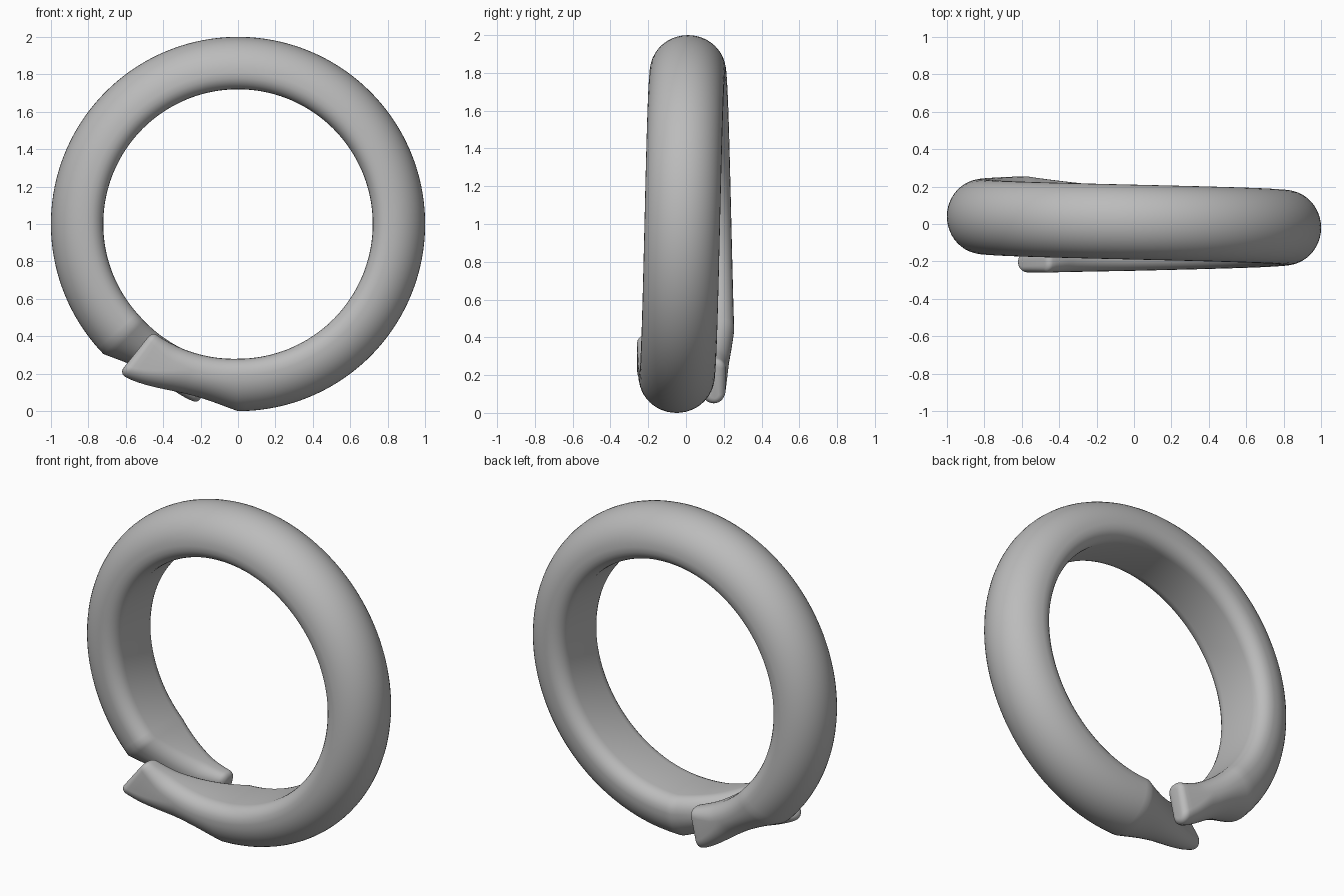
import bpy, bmesh
from math import sin, cos, pi, radians, sqrt

cube = bpy.data.objects.get("Cube")
if cube:
    bpy.data.objects.remove(cube)

START, END = 231.5, 618.0            # sweep angles of the two overlapping tips
FRONT_CUT, BACK_CUT = 270.0, 584.0   # where each tip begins to thin
TIP = 0.11                           # tip thickness
ROUND = 0.035                        # rounding of the tip ends


def mix(a, b, t):
    return a + (b - a) * t


def band_limits(a):
    """Front y, back y, inner radius and outer radius at sweep angle a."""
    c = mix(-0.05, 0.055, (a - FRONT_CUT) / (BACK_CUT - FRONT_CUT))
    front, back, inner, outer = c - 0.2, c + 0.2, 0.72, 1.0
    if a < FRONT_CUT:
        t = (FRONT_CUT - a) / (FRONT_CUT - START)
        front = -0.25 - 0.01 * t
        back = mix(0.15, front + TIP, t)
        outer = 1.0 - 0.18 * sin(pi * t) * (1 - t) ** 0.5 * 0.45 + 0.02 * t
        inner = 0.72 + 0.015 * t
    elif a > BACK_CUT:
        t = (a - BACK_CUT) / (END - BACK_CUT)
        back = mix(0.255, 0.205, t)
        front = mix(-0.145, back - TIP, t)
        outer = 1.0 - 0.18 * sin(pi * t) * (1 - t) ** 0.5 * 0.45 - 0.02 * t
        inner = 0.72 + 0.015 * t
    return front, back, inner, outer


def section(a, inset):
    """Domed outside, flat inside with soft corners."""
    front, back, inner, outer = band_limits(a)
    front, back = front + inset, back - inset
    inner, outer = inner + inset, outer - inset
    half, mid = (back - front) / 2, (back + front) / 2
    soft = min(0.08, half * 0.8)
    dome = min(half, outer - inner - soft - 0.01)
    pts = []
    for i in range(25):
        k = pi * i / 24
        pts.append((mid - half * cos(k), outer - dome + dome * sin(k)))
    for side in (1, -1):
        for i in range(7):
            k = pi / 2 * (i if side > 0 else 6 - i) / 6
            pts.append((mid + side * (half - soft + soft * cos(k)),
                        inner + soft - soft * sin(k)))
    ca, sa = cos(radians(a)), sin(radians(a))
    return [(r * ca, y, 1 + r * sa) for y, r in pts]


# Sweep stations, with extra rings that round off the ends
caps = [(ROUND * (1 - cos(pi / 2 * i / 5)), ROUND * (1 - sin(pi / 2 * i / 5)))
        for i in range(5)]
to_angle = 180 / pi / 0.86
stations = [(START + d * to_angle, inset) for d, inset in caps]
a0, a1 = START + ROUND * to_angle, END - ROUND * to_angle
for lo, hi, n in ((a0, FRONT_CUT, 18), (FRONT_CUT, BACK_CUT, 130), (BACK_CUT, a1, 18)):
    stations += [(mix(lo, hi, i / n), 0) for i in range(n)]
stations.append((a1, 0))
stations += [(END - d * to_angle, inset) for d, inset in reversed(caps)]

bm = bmesh.new()
rings = [[bm.verts.new(p) for p in section(a, inset)] for a, inset in stations]
for r, s in zip(rings, rings[1:]):
    for i in range(len(r)):
        j = (i + 1) % len(r)
        bm.faces.new((r[i], r[j], s[j], s[i]))
bm.faces.new(rings[0])
bm.faces.new(rings[-1])
bmesh.ops.remove_doubles(bm, verts=bm.verts, dist=0.0002)
bmesh.ops.recalc_face_normals(bm, faces=bm.faces)
mesh = bpy.data.meshes.new("split_ring")
bm.to_mesh(mesh)
bm.free()
ring = bpy.data.objects.new("split_ring", mesh)
bpy.context.collection.objects.link(ring)

# Plain grey
mat = bpy.data.materials.new("plain_grey")
mat.use_nodes = True
grey = (0.5, 0.5, 0.5, 1)
mat.diffuse_color = grey
mat.node_tree.nodes["Principled BSDF"].inputs["Base Color"].default_value = grey
mesh.materials.append(mat)

bpy.ops.object.select_all(action="DESELECT")
ring.select_set(True)
bpy.context.view_layer.objects.active = ring
bpy.ops.object.shade_smooth_by_angle(angle=radians(35))
